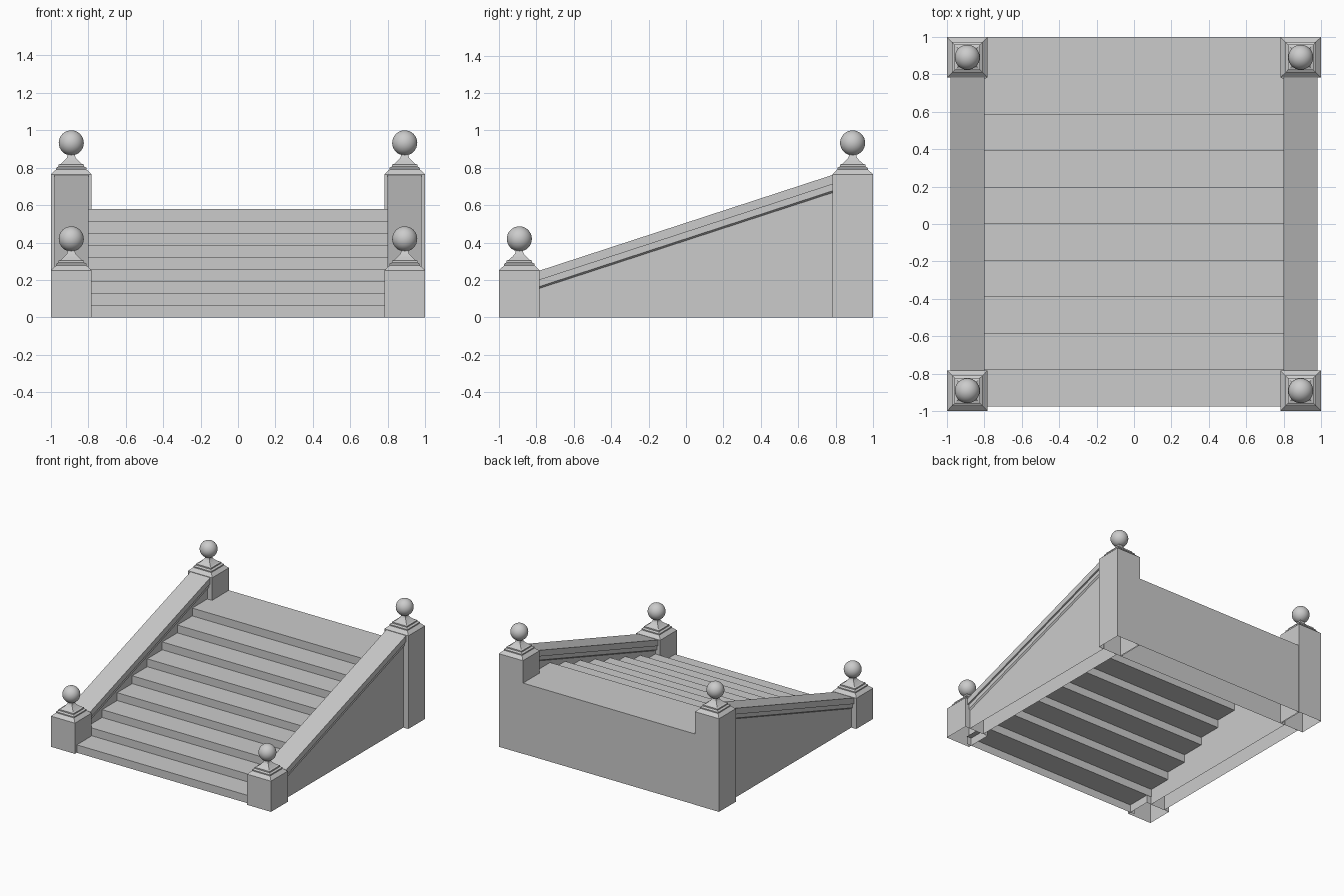
import bpy, bmesh

if "Cube" in bpy.data.objects:
    bpy.data.objects.remove(bpy.data.objects["Cube"])

C, HW = 0.891, 0.109          # post centre and half width
STEPS, RUN, RISE = 9, 0.195, 0.0645


def make(name, bm):
    bmesh.ops.recalc_face_normals(bm, faces=bm.faces)
    me = bpy.data.meshes.new(name)
    bm.to_mesh(me)
    bm.free()
    ob = bpy.data.objects.new(name, me)
    bpy.context.collection.objects.link(ob)
    return ob


def loft(name, rings, cap_start=True, cap_end=True):
    """Skin a list of matching closed rings of points."""
    bm = bmesh.new()
    vs = [[bm.verts.new(p) for p in r] for r in rings]
    n = len(rings[0])
    for a, b in zip(vs, vs[1:]):
        for i in range(n):
            j = (i + 1) % n
            bm.faces.new((a[i], a[j], b[j], b[i]))
    if cap_start:
        bm.faces.new(vs[0][::-1])
    if cap_end:
        bm.faces.new(vs[-1])
    return make(name, bm)


def square(cx, cy, hx, hy, z):
    return [(cx + sx * hx, cy + sy * hy, z)
            for sx, sy in ((-1, -1), (1, -1), (1, 1), (-1, 1))]


# newel posts: open underneath, stepped cap, flared neck, ball finial
CAP = [(0.109, 0), (0.082, 0.025), (0.082, 0.034), (0.068, 0.042),
       (0.068, 0.052), (0.056, 0.056), (0.036, 0.074), (0.024, 0.088),
       (0.02, 0.098), (0.02, 0.115)]
for side, sx in (("left", -1), ("right", 1)):
    for end, y, h in (("front", -C, 0.252), ("back", C, 0.765)):
        rings = [square(sx * C, y, HW, HW, 0)]
        rings += [square(sx * C, y, w, w, h + dz) for w, dz in CAP]
        loft(f"{end}_{side}_post", rings, cap_start=False)

        bm = bmesh.new()
        bmesh.ops.create_uvsphere(bm, u_segments=32, v_segments=16, radius=0.067)
        bmesh.ops.translate(bm, verts=bm.verts, vec=(sx * C, y, h + 0.168))
        ball = make(f"{end}_{side}_ball", bm)
        for p in ball.data.polygons:
            p.use_smooth = True

# sloping side walls with moulding and handrail cap, open underneath
Y = 0.784
for side, sx in (("left", -1), ("right", 1)):
    rings = []
    for y, top in ((-Y, 0.25), (Y, 0.762)):
        half = [(0.065, None), (0.065, -0.095), (0.077, -0.085),
                (0.077, -0.05), (0.09, -0.05), (0.09, 0)]
        sec = half + [(-w, d) for w, d in reversed(half)]
        rings.append([(sx * (0.89 + w), y, 0 if d is None else top + d)
                      for w, d in sec])
    wall = loft(f"{side}_side_wall", rings)
    bm = bmesh.new()
    bm.from_mesh(wall.data)
    floor = [f for f in bm.faces if all(v.co.z < 0.001 for v in f.verts)]
    bmesh.ops.delete(bm, geom=floor, context='FACES_ONLY')
    bm.to_mesh(wall.data)
    bm.free()

# flight of steps: folded sheet closed by a rear wall
y, z = -0.975, 0.0
path = [(y, z)]
for i in range(STEPS):
    z += RISE
    path.append((y, z))
    y += RUN
    path.append((y, z))
path.append((y, 0))
bm = bmesh.new()
rows = [[bm.verts.new((x, py, pz)) for x in (-0.825, 0.825)] for py, pz in path]
for a, b in zip(rows, rows[1:]):
    bm.faces.new((a[0], a[1], b[1], b[0]))
make("steps", bm)

# top landing block, open underneath
loft("landing", [square(0, (y + 0.998) / 2, 0.79, (0.998 - y) / 2, h)
                 for h in (0, STEPS * RISE)], cap_start=False)
